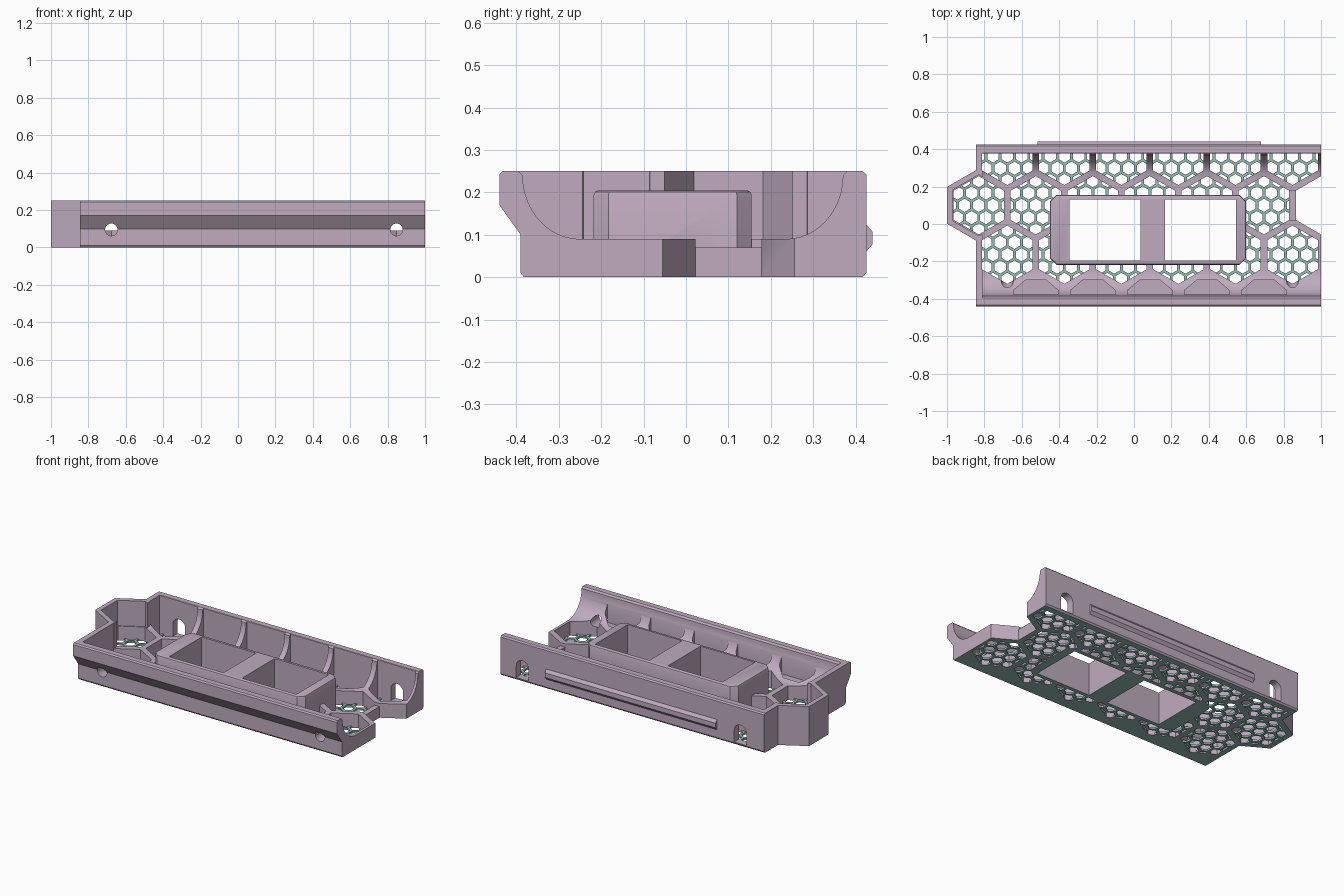
import bpy, bmesh
from math import sin, cos, pi, radians
from mathutils import Vector

if "Cube" in bpy.data.objects:
    bpy.data.objects.remove(bpy.data.objects["Cube"])

PITCH = 0.305              # spacing of the large hexagon cells
ROW = PITCH * sin(pi / 3)
X0, Y0 = -0.83, 0.10       # centre of the end cell
INNER = 0.135              # cell half width
TOP, RIB = 0.25, 0.09      # wall height and rib height


def material(name, rgb):
    m = bpy.data.materials.new(name)
    m.use_nodes = True
    m.diffuse_color = (*rgb, 1)
    m.node_tree.nodes["Principled BSDF"].inputs["Base Color"].default_value = (*rgb, 1)
    return m


mauve = material("mauve", (0.52, 0.41, 0.52))
teal = material("pale teal", (0.30, 0.50, 0.45))


def add_object(name, bm):
    mesh = bpy.data.meshes.new(name)
    bm.to_mesh(mesh)
    bm.free()
    ob = bpy.data.objects.new(name, mesh)
    bpy.context.scene.collection.objects.link(ob)
    return ob


def prisms(name, polys, lo, hi, axis="z", bevel_top=0):
    """Closed prisms from 2D outlines, extruded along an axis."""
    place = {"x": lambda a, b, t: (t, a, b),
             "y": lambda a, b, t: (a, t, b),
             "z": lambda a, b, t: (a, b, t)}[axis]
    bm = bmesh.new()
    for poly in polys:
        rings = [[bm.verts.new(place(a, b, t)) for a, b in poly] for t in (lo, hi)]
        for ring in rings:
            bm.faces.new(ring)
        for i in range(len(poly)):
            j = (i + 1) % len(poly)
            bm.faces.new((rings[0][i], rings[0][j], rings[1][j], rings[1][i]))
    bmesh.ops.recalc_face_normals(bm, faces=bm.faces[:])
    if bevel_top:
        rim = [e for e in bm.edges if all(v.co.z > hi - 1e-4 for v in e.verts)]
        bmesh.ops.bevel(bm, geom=rim, offset=bevel_top, segments=2, profile=0.5,
                        affect="EDGES")
    return add_object(name, bm)


def rect(x1, x2, y1, y2):
    return [(x1, y1), (x2, y1), (x2, y2), (x1, y2)]


def hexagon(cx, cy, half_width):
    r = half_width / cos(pi / 6)
    return [(cx + r * cos(pi / 6 + i * pi / 3), cy + r * sin(pi / 6 + i * pi / 3))
            for i in range(6)]


def arc(cx, cy, rx, ry, a1, a2, n=12):
    return [(cx + rx * cos(radians(a1 + (a2 - a1) * i / n)),
             cy + ry * sin(radians(a1 + (a2 - a1) * i / n))) for i in range(n + 1)]


def apply_modifiers(ob):
    graph = bpy.context.evaluated_depsgraph_get()
    graph.update()
    mesh = bpy.data.meshes.new_from_object(ob.evaluated_get(graph))
    ob.modifiers.clear()
    ob.data = mesh


def combine(target, other, operation):
    mod = target.modifiers.new("combine", "BOOLEAN")
    mod.operation = operation
    mod.solver = "EXACT"
    mod.object = other
    apply_modifiers(target)
    bpy.data.objects.remove(other)


def finish(ob):
    ob.data.shade_smooth()
    ob.data.set_sharp_from_angle(angle=radians(30))


# Centres of the honeycomb cells, three staggered rows
cells = [(X0 + i * PITCH, Y0) for i in range(6)]
cells += [(X0 + (i + 0.5) * PITCH, Y0 + s * ROW) for s in (-1, 1) for i in range(6)]
BACK_INNER = 0.378

# Body: wall section with the front overhang, extruded along the length
section = [(-0.382, 0), (-0.39, 0.01), (-0.39, 0.10), (-0.44, 0.17), (-0.44, 0.242),
           (-0.432, TOP), (0.417, TOP), (0.425, 0.242), (0.425, 0.01), (0.417, 0)]
tray = prisms("tray_body", [section], -0.845, 1.0, "x")
combine(tray, prisms("end_bump", [hexagon(X0, Y0, 0.17)], 0, TOP), "UNION")

# Trough with rounded lower corners, open at the left end
trough = [(-0.395, 0.27), (-0.395, TOP), (-0.385, 0.24)]
trough += arc(-0.25, 0.24, 0.135, 0.15, 180, 270)[1:]
trough += arc(0.235, 0.24, 0.135, 0.15, 270, 360)
trough += [(0.38, TOP), (0.38, 0.27)]
combine(tray, prisms("trough_cut", [trough], -0.81, 1.1, "x"), "DIFFERENCE")
combine(tray, prisms("bump_cut", [hexagon(X0, Y0, 0.141)], RIB, 0.3), "DIFFERENCE")

# Honeycomb cells through the floor
holes = [[(x, min(y, BACK_INNER)) for x, y in hexagon(cx, cy, INNER)] for cx, cy in cells]
combine(tray, prisms("cell_cut", holes, -0.05, 0.3), "DIFFERENCE")

# Shallow pockets in the front fillet
pocket = [(-0.12, -0.377), (0.12, -0.377), (0.12, -0.355),
          (0.055, -0.30), (-0.055, -0.30), (-0.12, -0.355)]
pockets = [[(X0 + i * PITCH + x, y) for x, y in pocket] for i in range(1, 6)]
combine(tray, prisms("pocket_cut", pockets, 0.078, 0.235), "DIFFERENCE")

# Notch that receives a neighbouring bump, with a lowered rib
notch_x = X0 + 6 * PITCH
combine(tray, prisms("notch_cut", [hexagon(notch_x, Y0, INNER)], -0.05, 0.3), "DIFFERENCE")
combine(tray, prisms("rib_cut", [rect(0.81, 0.90, 0.022, 0.178)], 0.07, 0.3), "DIFFERENCE")

# Round screw holes at the front, arched slots at the back
screw_x = [X0 + (i + 0.5) * PITCH for i in (0, 5)]
rounds = [arc(x, 0.095, 0.033, 0.033, 0, 345, 23) for x in screw_x]
combine(tray, prisms("screw_cut", rounds, -0.5, -0.25, "y"), "DIFFERENCE")
slots = [arc(x, 0.09, 0.043, 0.043, 0, 180) + [(x - 0.043, 0.015), (x + 0.043, 0.015)]
         for x in screw_x]
combine(tray, prisms("slot_cut", slots, 0.33, 0.5, "y"), "DIFFERENCE")

# Raised frame in the middle with two square openings
openings = [rect(-0.345, 0.035, -0.195, 0.13), rect(0.165, 0.545, -0.195, 0.13)]
x1, x2, y1, y2, c = -0.45, 0.60, -0.218, 0.155, 0.035
frame = [(x1 + c, y1), (x2 - c, y1), (x2, y1 + c), (x2, y2 - c),
         (x2 - c, y2), (x1 + c, y2), (x1, y2 - c), (x1, y1 + c)]
combine(tray, prisms("frame", [frame], 0, 0.205, "z", 0.012), "UNION")
combine(tray, prisms("opening_cut", openings, -0.05, 0.3), "DIFFERENCE")

# Rail on the outside of the back wall
rail = [(0.42, 0.06), (0.425, 0.06), (0.44, 0.078), (0.44, 0.107),
        (0.425, 0.125), (0.42, 0.125)]
combine(tray, prisms("rail", [rail], -0.515, 0.68, "x"), "UNION")

# Underside is teal, everything else mauve
tray.data.materials.clear()
tray.data.materials.append(mauve)
tray.data.materials.append(teal)
for p in tray.data.polygons:
    p.material_index = int(p.normal.z < -0.9 and p.center.z < 0.002)
finish(tray)

# Fine hexagon mesh filling the floor of each cell
THICK = 0.012
small = PITCH / 4
bm = bmesh.new()
for cx, cy in cells:
    part = bmesh.new()
    for j in range(-3, 4):
        for i in range(-3, 4):
            px = cx + (i + 0.5 * (j % 2)) * small
            py = cy + j * small * sin(pi / 3)
            outer, inner = [[part.verts.new((x, y, THICK)) for x, y in hexagon(px, py, w)]
                            for w in (small / 2, small / 2 - 0.0075)]
            for k in range(6):
                n = (k + 1) % 6
                part.faces.new((outer[k], outer[n], inner[n], inner[k]))
    bmesh.ops.remove_doubles(part, verts=part.verts[:], dist=0.0005)
    clips = [(Vector((cx, cy, 0)) + d * (INNER + 0.005), d)
             for d in (Vector((cos(k * pi / 3), sin(k * pi / 3), 0)) for k in range(6))]
    clips.append((Vector((0, BACK_INNER + 0.007, 0)), Vector((0, 1, 0))))
    for co, no in clips:
        bmesh.ops.bisect_plane(part, geom=part.verts[:] + part.edges[:] + part.faces[:],
                               plane_co=co, plane_no=no, clear_outer=True)
    temp = bpy.data.meshes.new("cell_mesh")
    part.to_mesh(temp)
    part.free()
    bm.from_mesh(temp)
    bpy.data.meshes.remove(temp)

# Clear the mesh from the two openings
for o in openings:
    (ax, ay), (bx, by) = o[0], o[2]
    for co, no in (((ax, 0, 0), (1, 0, 0)), ((bx, 0, 0), (1, 0, 0)),
                   ((0, ay, 0), (0, 1, 0)), ((0, by, 0), (0, 1, 0))):
        bmesh.ops.bisect_plane(bm, geom=bm.verts[:] + bm.edges[:] + bm.faces[:],
                               plane_co=co, plane_no=no)
    inside = [f for f in bm.faces if ax < f.calc_center_median().x < bx
              and ay < f.calc_center_median().y < by]
    bmesh.ops.delete(bm, geom=inside, context="FACES")

floor = add_object("floor_mesh", bm)
solid = floor.modifiers.new("thickness", "SOLIDIFY")
solid.thickness = THICK
solid.offset = -1
apply_modifiers(floor)
floor.data.materials.clear()
floor.data.materials.append(teal)
